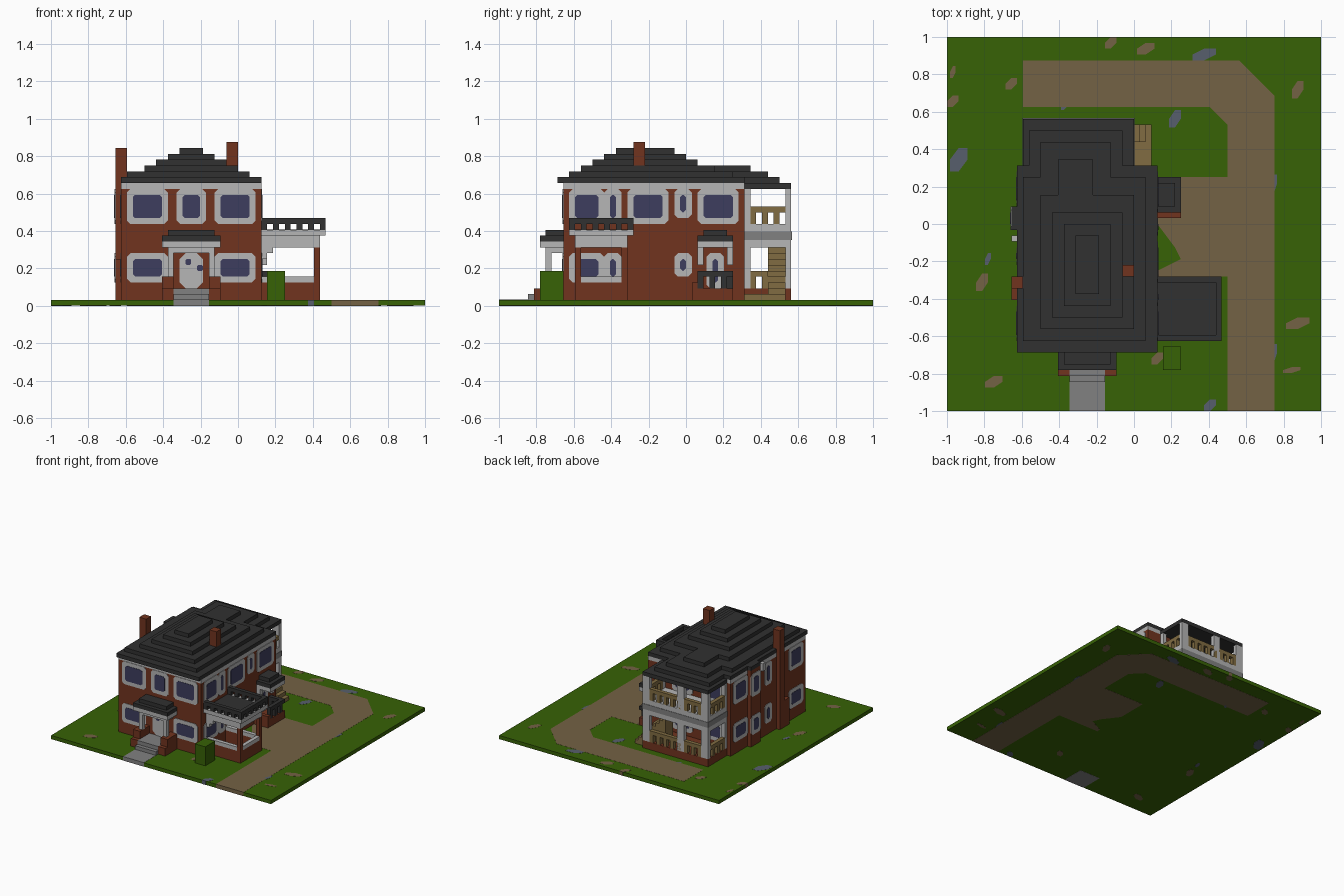
import bpy
import bmesh
from mathutils import Vector

UNIT = 1 / 32  # every part sits on a block grid of this size

default_cube = bpy.data.objects.get("Cube")
if default_cube:
    bpy.data.objects.remove(default_cube, do_unlink=True)


def make_material(name, red, green, blue):
    """Flat colour given as display values, stored as linear."""
    linear = [(c / 255) ** 2.2 for c in (red, green, blue)] + [1]
    material = bpy.data.materials.new(name)
    material.use_nodes = True
    material.diffuse_color = linear
    material.node_tree.nodes["Principled BSDF"].inputs["Base Color"].default_value = linear
    return material


grass = make_material("grass green", 58, 98, 14)
dirt = make_material("dirt brown", 115, 98, 70)
slate = make_material("slate blue", 88, 95, 108)
brick = make_material("red brick", 112, 55, 36)
white = make_material("off white", 180, 180, 180)
shingle = make_material("dark shingle", 52, 52, 52)
glass = make_material("window blue", 64, 64, 95)
stone = make_material("path stone", 128, 128, 128)
timber = make_material("tan timber", 128, 108, 68)


def finish(name, material, mesh_builder):
    bmesh.ops.recalc_face_normals(mesh_builder, faces=mesh_builder.faces)
    mesh = bpy.data.meshes.new(name)
    mesh_builder.to_mesh(mesh)
    mesh_builder.free()
    mesh.materials.append(material)
    part = bpy.data.objects.new(name, mesh)
    bpy.context.scene.collection.objects.link(part)
    return part


def prism(name, material, outline, place, start, end):
    """Extrude a flat outline; place(a, b, depth) gives grid coordinates."""
    builder = bmesh.new()
    low = [builder.verts.new(Vector(place(a, b, start)) * UNIT) for a, b in outline]
    high = [builder.verts.new(Vector(place(a, b, end)) * UNIT) for a, b in outline]
    builder.faces.new(low)
    builder.faces.new(high)
    for i in range(len(low)):
        j = (i + 1) % len(low)
        builder.faces.new((low[i], low[j], high[j], high[i]))
    return finish(name, material, builder)


def flat(a, b, depth):
    return a, b, depth


def box(name, material, x, y, z):
    """Each of x, y, z is a (from, to) pair in grid units."""
    corners = [(x[0], y[0]), (x[1], y[0]), (x[1], y[1]), (x[0], y[1])]
    return prism(name, material, corners, flat, *z)


def plate(name, material, side, wall, span, z, depth, cut):
    """Thin panel with clipped corners lying on a wall."""
    places = {
        "front": lambda a, b, d: (a, wall - d, b),
        "back": lambda a, b, d: (a, wall + d, b),
        "left": lambda a, b, d: (wall + d, a, b),
        "right": lambda a, b, d: (wall - d, a, b),
    }
    (a, b), (low, high) = span, z
    outline = [(a + cut, low), (b - cut, low), (b, low + cut), (b, high - cut),
               (b - cut, high), (a + cut, high), (a, high - cut), (a, low + cut)]
    return prism(name, material, outline, places[side], -0.1, depth)


def window(name, side, wall, span, z):
    around = (span[0] - 1, span[1] + 1), (z[0] - 1, z[1] + 1)
    plate(name + "_frame", white, side, wall, *around, 0.12, 0.6)
    plate(name + "_pane", glass, side, wall, span, z, 0.2, 0.4)


def railing(name, material, x, y, bottom, top, gap=2):
    """Top rail with square balusters along the longer direction."""
    box(name + "_rail", material, x, y, (top - 1, top))
    along_x = x[1] - x[0] > y[1] - y[0]
    first, last = x if along_x else y
    for p in range(first, last, gap):
        spot = (p, p + 1)
        box(name + "_baluster", material, spot if along_x else x,
            y if along_x else spot, (bottom, top - 1))


# Ground, driveway and scattered patches
SOIL = (0, 1.03)
box("lawn", grass, (-31.98, 31.98), (-31.98, 31.98), (0.03, 1))
drive = [(16, -32), (24, -32), (24, 22), (18, 28), (-19, 28), (-19, 20), (13, 20),
         (16, 17), (16, 8), (8, 8), (4, 8), (4, 0), (7, -4), (8, -6), (4, -8), (4, -9), (16, -9)]
prism("driveway", dirt, drive, flat, *SOIL)
box("front_path", stone, (-11, -5), (-32, -26), (0, 1.05))


def patches(name, material, spots):
    for x, y, wide, deep in spots:
        x_span, y_span = (x - wide / 2, x + wide / 2), (y - deep / 2, y + deep / 2)
        middle = [(x_span[0], y_span[0]), (x, y_span[0]), (x_span[1], y),
                  (x_span[1], y_span[1]), (x, y_span[1]), (x_span[0], y)]
        prism(name, material, middle, flat, *SOIL)


patches("bare_patch", dirt, [(-31, 21, 2, 2), (-31, 26, 1, 2), (-4, 31, 2, 2), (2, 30, 3, 2),
                             (28, 23, 2, 3), (-21, 24, 2, 2), (-26, -10, 2, 3), (-24, -27, 3, 2),
                             (28, -17, 4, 2), (27, -25, 3, 1), (4, -23, 2, 2)])
patches("slate_patch", slate, [(-30, 11, 3, 4), (12, 29, 4, 2), (7, 18, 2, 3), (-12, 20, 1, 1),
                               (24, 7, 1, 3), (24, -22, 1, 3), (13, -31, 2, 2), (-25, -6, 1, 2)])
box("shrub", grass, (5, 8), (-25, -21), (1, 6))

# House body
box("house_walls", brick, (-20, 4), (-21, 10), (1, 20))
box("cornice", white, (-20, 4), (-21, 10), (20, 21))
UPPER, LOWER = (15, 19), (5, 8)
for level in (UPPER, LOWER):
    window("front_window", "front", -21, (-18, -13), level)
    window("front_window", "front", -21, (-3, 2), level)
    window("left_front_window", "left", 4, (-19, -15), level)
    window("left_narrow_window", "left", 4, (-13, -12), level)
    window("left_small_window", "left", 4, (-1, 0), (level[0] + 1, level[1]))
    window("right_front_window", "right", -20, (-19, -15), level)
    window("right_narrow_window", "right", -20, (-6, -5), level)
    window("right_rear_window", "right", -20, (4, 8), level)
    window("bay_window", "right", -21, (0, 2), level)
    window("rear_window", "back", 10, (-17, -13), level)
    window("rear_window", "back", 10, (-8, -4), level)
window("front_middle_window", "front", -21, (-9.5, -6.5), UPPER)
window("left_middle_window", "left", 4, (-9, -4), UPPER)
window("left_rear_window", "left", 4, (3, 8), UPPER)
window("side_door", "left", 4, (4.5, 5.5), (4, 8))
box("right_bay", brick, (-21, -20), (-1, 3), (1, 21))
box("right_bay_eave", shingle, (-21, -20), (-1, 3), (21, 22))
box("right_bracket", white, (-21, -20), (-3, -2), (19, 21))

# Stepped hip roof, one slab per course
main_courses = [((-20, 4), (-22, 10)), ((-19, 2), (-20, 8)), ((-16, 0), (-18, 5)),
                ((-14, -2), (-16, 2)), ((-12, -4), (-14, 0)), ((-10, -6), (-12, -2))]
for i, (x, y) in enumerate(main_courses):
    box("roof_course", shingle, x, y, (21 + i, 22 + i))
rear_courses = [((-19, 0), 18), ((-18, -2), 16), ((-16, -4), 14), ((-13, -7), 11)]
for i, (x, rear) in enumerate(rear_courses):
    box("rear_roof_course", shingle, x, (min(10, 10 - 2 * i), rear), (20 + i, 21 + i))

# Chimneys
box("right_chimney", brick, (-21, -19), (-11, -9), (1, 27))
box("right_chimney_shoulder", brick, (-21, -20), (-13, -11), (1, 8))
box("roof_chimney", brick, (-2, 0), (-9, -7), (22, 28))

# Front entrance
plate("front_door", white, "front", -21, (-10, -6), (3, 9), 0.15, 1)
plate("door_light", glass, "front", -21, (-9, -8), (7, 8), 0.25, 0.2)
plate("door_light", glass, "front", -21, (-7, -6), (6, 7), 0.25, 0.2)
for i in range(2):
    box("front_step", stone, (-11, -5), (-27 + i, -21), (1, 2 + i))
for outer, inner in ((-13, -12), (-3, -4)):
    middle = (outer + inner) / 2
    pier = sorted((outer, 2 * inner - outer))
    post = sorted((inner, 2 * inner - outer))
    box("entrance_pier", brick, pier, (-25, -21), (1, 5))
    box("entrance_pier_foot", brick, pier, (-26, -25), (1, 3))
    box("entrance_post", white, post, (-24, -23), (5, 9))
box("entrance_beam", white, (-12, -4), (-24, -21), (9, 10))
box("entrance_cornice", white, (-13, -3), (-25, -21), (10, 11))
box("entrance_eave", shingle, (-13, -3), (-25, -21), (11, 12))
box("entrance_roof", shingle, (-12, -4), (-24, -21), (12, 13))

# Left veranda with a balcony above
for y in ((-19, -18), (-11, -10)):
    box("veranda_wall", brick, (4, 13), y, (1, 4))
    box("veranda_sill", white, (4, 13), y, (4, 5))
    box("veranda_post", brick, (13, 14), y, (1, 10))
    box("veranda_bracket", white, (4, 6), y, (9, 10))
    box("veranda_bracket_foot", white, (4, 5), y, (8, 9))
box("veranda_side_wall", brick, (13, 14), (-18, -11), (1, 4))
box("veranda_side_sill", white, (13, 14), (-18, -11), (4, 5))
box("veranda_beam", white, (4, 14), (-19, -10), (10, 12))
box("veranda_cornice", white, (4, 15), (-20, -9), (12, 13))
box("balcony_floor", shingle, (4, 14), (-19, -10), (13, 13.1))
for y in ((-20, -19), (-10, -9)):
    railing("balcony", shingle, (4, 15), y, 13, 15)
railing("balcony_side", shingle, (14, 15), (-20, -9), 13, 15)

# Left side porch
box("side_porch_floor", brick, (4, 8), (2, 8), (1, 3))
box("side_porch_step", brick, (4, 8), (1, 2), (1, 4))
railing("side_porch_side", shingle, (7, 8), (2, 8), 3, 6)
railing("side_porch_end", shingle, (4, 8), (7, 8), 3, 6)
for y in ((2, 3), (7, 8)):
    box("side_porch_bracket", white, (4, 5), y, (7, 10))
box("side_porch_beam", white, (4, 8), (2, 8), (10, 11))
box("side_porch_eave", shingle, (4, 8), (2, 8), (11, 12))
box("side_porch_roof", shingle, (4, 7), (3, 7), (12, 13))

# Two storey rear porch
box("rear_porch_base", brick, (-19, 0), (10, 18), (1, 3))
box("rear_porch_deck", white, (-19, 0), (10, 18), (10, 14))
box("rear_porch_band", stone, (-19.1, 0.1), (10, 18.1), (11.3, 12.7))
for x in ((-19, -17), (-12, -10), (-2, 0)):
    box("rear_column", white, x, (17, 18), (3, 20))
for x in ((-19, -18), (-1, 0)):
    box("wall_column", white, x, (10, 11), (3, 20))
    railing("upper_end", timber, x, (11, 17), 14, 17)
railing("upper_rear", timber, (-17, -2), (17, 18), 14, 17)
railing("lower_rear", timber, (-17, -2), (17, 18), 3, 6)
railing("lower_right", timber, (-19, -18), (11, 17), 3, 6)
railing("lower_left", timber, (-1, 0), (11, 14), 3, 6)

# Rear stairs climbing inward
box("stair_landing", timber, (0, 3), (10, 14), (1, 2))
for i in range(9):
    box("stair_tread", timber, (2 - i, 3 - i), (14, 17), (1, 2 + i))
